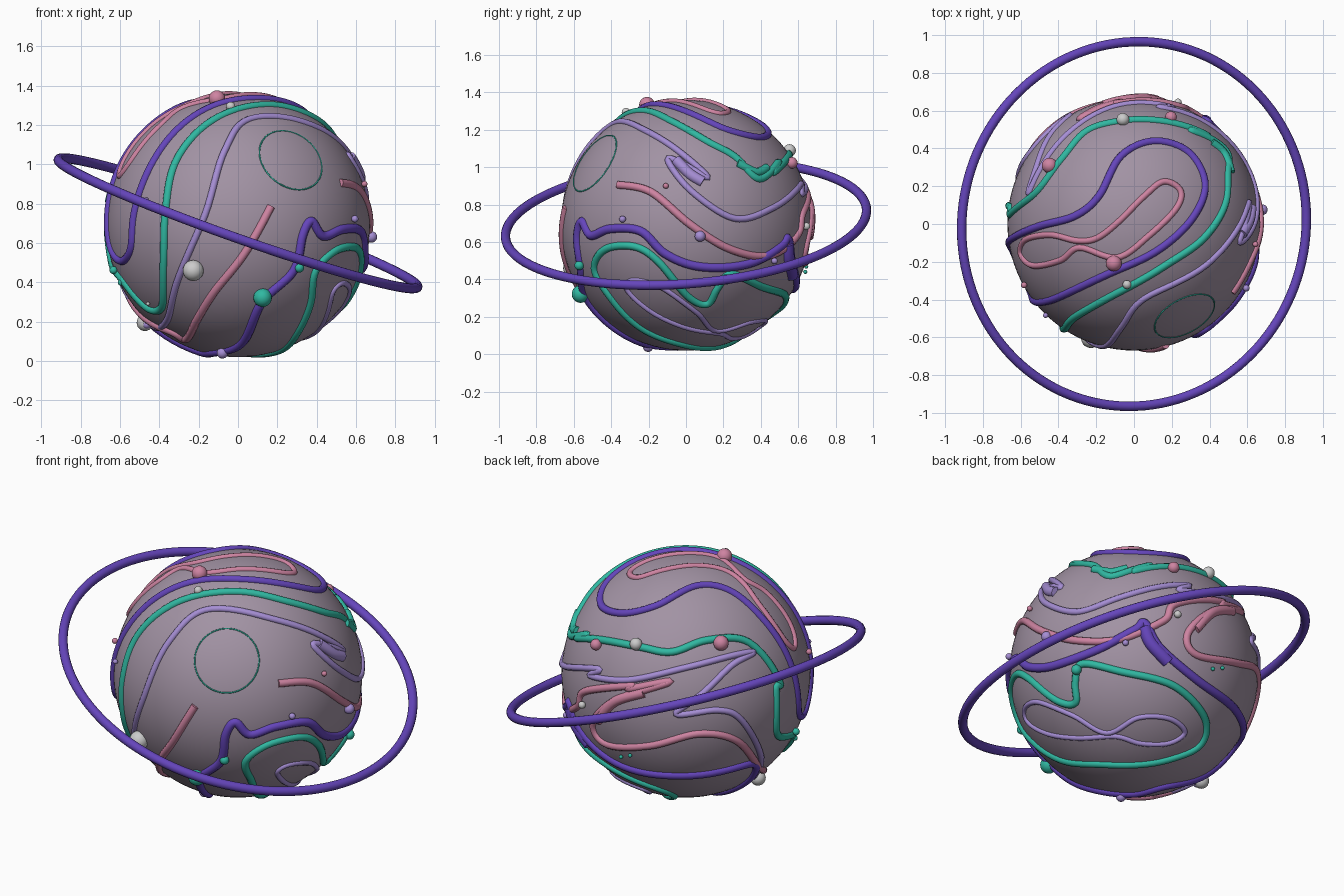
import bpy
from math import sin, cos, radians, sqrt
from mathutils import Vector

C = Vector((0, 0, 0.69))
R = 0.668


def material(name, rgb):
    m = bpy.data.materials.new(name)
    m.diffuse_color = (*rgb, 1)
    return m


MAT = {
    "stone": material("stone", (0.36, 0.29, 0.37)),
    "pink": material("pink", (0.62, 0.23, 0.36)),
    "violet": material("violet", (0.13, 0.06, 0.50)),
    "green": material("green", (0.03, 0.48, 0.36)),
    "lavender": material("lavender", (0.38, 0.27, 0.66)),
    "white": material("white", (0.75, 0.76, 0.78)),
}

# drawing directions: centre u, centre v, scale, azimuth, elevation
VIEWS = {
    "F": (238.5, 226, 197, 0, 0), "R": (686, 226, 187, 90, 0),
    "T": (1135, 224, 188.5, 0, 90), "B": (688, 672, 187, 215, 26),
    "U": (1133, 672, 187, 145, -26),
}


def on_globe(view, u, v):
    """Unit direction from the globe centre for a point drawn in a view."""
    cu, cv, s, az, el = VIEWS[view]
    az, el = radians(az), radians(el)
    d = Vector((sin(az) * cos(el), -cos(az) * cos(el), sin(el)))
    right = Vector((cos(az), sin(az), 0))
    a, b = (u - cu) / s, (cv - v) / s
    depth = sqrt(max(0, 0.68 ** 2 - a * a - b * b))
    return (right * a + d.cross(right) * b + d * depth).normalized()


def stripe(name, color, parts, closed=True, radius=0.021):
    """Raised cord that follows the globe through the drawn points."""
    p = [on_globe(k, n[i], n[i + 1]) for k, n in parts for i in range(0, len(n), 2)]
    n, pts = len(p), []
    get = (lambda i: p[i % n]) if closed else (lambda i: p[max(0, min(n - 1, i))])
    for i in range(n if closed else n - 1):
        p0, p1, p2, p3 = (get(i + j) for j in (-1, 0, 1, 2))
        for k in range(8):
            t = k / 8
            q = (2 * p1 + (p2 - p0) * t + (2 * p0 - 5 * p1 + 4 * p2 - p3) * t * t
                 + (3 * p1 - p0 - 3 * p2 + p3) * t ** 3)
            pts.append(C + q.normalized() * R)
    if not closed:
        pts.append(C + p[-1] * R)
    cu = bpy.data.curves.new(name, "CURVE")
    cu.dimensions = "3D"
    cu.bevel_depth = radius
    cu.bevel_resolution = 3
    cu.use_fill_caps = True
    sp = cu.splines.new("POLY")
    sp.points.add(len(pts) - 1)
    for pt, co in zip(sp.points, pts):
        pt.co = (*co, 1)
    sp.use_cyclic_u = closed
    ob = bpy.data.objects.new(name, cu)
    bpy.context.collection.objects.link(ob)
    cu.materials.append(MAT[color])


def finish(name, color):
    ob = bpy.context.object
    ob.name = name
    ob.data.materials.append(MAT[color])
    bpy.ops.object.shade_smooth()


# globe
bpy.ops.mesh.primitive_uv_sphere_add(segments=96, ring_count=48, radius=R + 0.002, location=C)
finish("globe", "stone")

# tilted orbit ring
tilt = Vector((0.355, -0.08, 1)).to_track_quat("Z", "Y").to_euler()
bpy.ops.mesh.primitive_torus_add(major_radius=0.968, minor_radius=0.025, major_segments=128,
                                 minor_segments=14, location=C + Vector((0, 0, 0.01)), rotation=tilt)
finish("orbit_ring", "violet")

# fine round seam on the front
axis = Vector((0.275, -0.5, 0.34)).normalized()
bpy.ops.mesh.primitive_torus_add(major_radius=0.174, minor_radius=0.004, major_segments=64,
                                 minor_segments=6, location=C + axis * 0.646,
                                 rotation=axis.to_track_quat("Z", "Y").to_euler())
finish("round_seam", "green")

# nested stripes, from the top pole to the underside
stripe("top_loop", "pink", [
    ("T", [1182, 190, 1165, 181, 1145, 196, 1120, 221, 1098, 238, 1078, 241, 1050, 235, 1025, 240,
           1020, 254, 1032, 266, 1060, 261, 1080, 248, 1118, 258, 1150, 236, 1178, 208])], radius=0.017)
stripe("top_band", "violet", [
    ("T", [1110, 274, 1160, 250, 1195, 217, 1207, 183, 1190, 151, 1155, 140, 1122, 155, 1100, 195,
           1075, 216, 1040, 226, 1016, 236]),
    ("F", [107, 238, 113, 257, 122, 262, 130, 248, 133, 215, 148, 170, 178, 128])])
stripe("upper_band", "green", [
    ("T", [1110, 298, 1165, 267, 1205, 239, 1227, 205]),
    ("R", [735, 156, 760, 179, 780, 162]),
    ("T", [1210, 135, 1170, 121, 1120, 120, 1087, 130, 1062, 158, 1035, 193, 1010, 214]),
    ("B", [780, 690, 781, 735]),
    ("F", [120, 280, 148, 311, 162, 306, 163, 260, 165, 210, 176, 160])])
stripe("upper_ribbon", "lavender", [
    ("F", [150, 327, 166, 323, 176, 285, 205, 215, 225, 150, 250, 118]),
    ("R", [645, 130, 680, 152, 708, 178, 668, 158, 690, 190, 735, 219, 775, 208, 803, 184]),
    ("B", [590, 676, 630, 681, 690, 668, 740, 655, 757, 653, 735, 666, 705, 695, 678, 716,
           720, 712, 745, 722, 765, 760])], radius=0.018)
stripe("middle_band", "pink", [
    ("R", [617, 185, 650, 192, 690, 225, 730, 250, 770, 257, 800, 235]),
    ("U", [1165, 607, 1215, 600]),
    ("B", [630, 690, 672, 683, 615, 702, 593, 725, 605, 745, 650, 748, 700, 736, 740, 743, 762, 768]),
    ("F", [168, 333, 185, 342, 198, 320, 215, 293, 245, 255, 272, 207])], closed=False)
stripe("lower_band", "violet", [
    ("F", [215, 355, 242, 346, 262, 305, 295, 272, 304, 237, 313, 222, 325, 237, 345, 230]),
    ("R", [640, 232, 665, 255, 700, 268, 750, 265, 783, 247]),
    ("U", [1133, 629, 1150, 655, 1190, 685, 1235, 712, 1246, 740, 1225, 770, 1170, 788])], radius=0.024)
stripe("bottom_band", "green", [
    ("R", [640, 330, 610, 300, 593, 270, 605, 250, 635, 248, 660, 265, 690, 300, 708, 306, 718, 290]),
    ("U", [1071, 673, 1110, 680, 1165, 692, 1200, 722, 1198, 748, 1165, 765, 1100, 772])])
stripe("bottom_loop", "lavender", [
    ("U", [1020, 715, 1032, 711, 1065, 725, 1100, 742, 1130, 726, 1162, 725, 1180, 737, 1165, 749,
           1135, 751, 1108, 745, 1070, 747, 1040, 741, 1023, 728])], radius=0.015)

# filled corners where stripes widen
stripe("green_corner", "green", [("R", [738, 163, 757, 172, 768, 168])], False, 0.024)
stripe("lavender_corner", "lavender", [("R", [676, 160, 690, 174, 703, 182])], False, 0.03)
stripe("violet_corner", "violet", [("U", [1133, 634, 1140, 650, 1158, 668])], False, 0.036)
stripe("pink_corner", "pink", [("B", [645, 694, 615, 703, 598, 722])], False, 0.027)

# scattered beads: view, u, v, radius, colour
beads = [
    ("F", 194, 271, .053, "white"), ("F", 263, 298, .047, "green"), ("T", 1115, 263, .042, "pink"),
    ("T", 1128, 284, .023, "white"), ("F", 143, 326, .042, "white"), ("F", 223, 353, .028, "lavender"),
    ("F", 147, 201, .014, "lavender"), ("F", 122, 283, .015, "green"), ("F", 149, 304, .01, "white"),
    ("R", 700, 237, .029, "lavender"), ("R", 623, 220, .018, "lavender"), ("R", 580, 266, .025, "green"),
    ("R", 666, 187, .015, "pink"), ("U", 1067, 679, .028, "green"), ("U", 1114, 651, .017, "lavender"),
    ("B", 723, 644, .041, "pink"), ("B", 638, 645, .034, "white"), ("B", 598, 645, .031, "pink"),
    ("B", 584, 705, .02, "white"), ("B", 623, 757, .011, "green"), ("B", 798, 731, .02, "green"),
    ("B", 762, 777, .022, "lavender"), ("U", 1214, 670, .011, "green"), ("B", 811, 651, .016, "pink"),
]
for i, (k, u, v, r, col) in enumerate(beads):
    bpy.ops.mesh.primitive_uv_sphere_add(segments=20, ring_count=12, radius=r,
                                         location=C + on_globe(k, u, v) * 0.685)
    finish(f"bead_{i + 1}", col)
